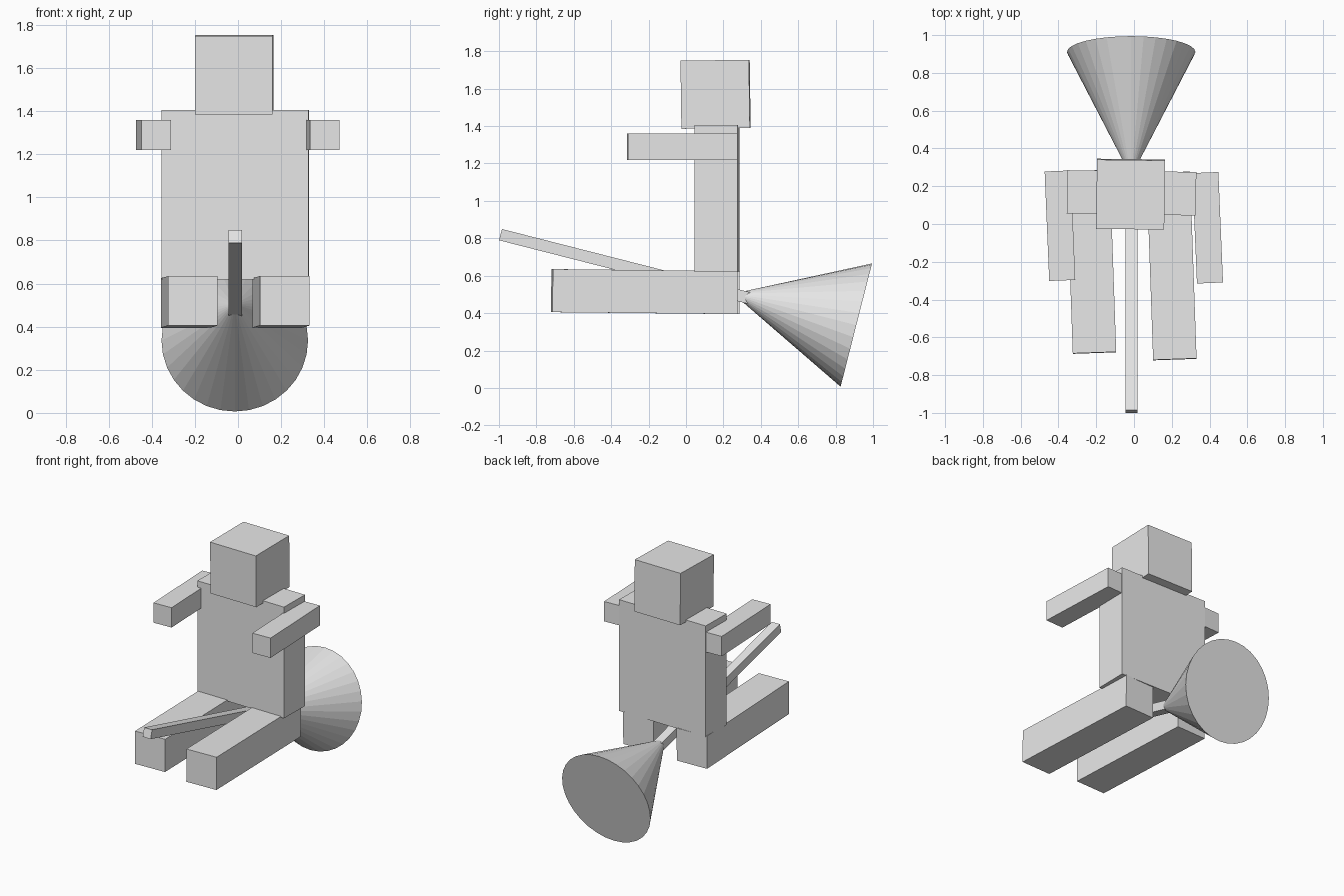
import bpy
from math import radians

default_cube = bpy.data.objects.get("Cube")
if default_cube:
    bpy.data.objects.remove(default_cube, do_unlink=True)

# Single plain grey for the whole figure
grey = bpy.data.materials.new("plain_grey")
grey.use_nodes = True
grey.diffuse_color = (0.8, 0.8, 0.8, 1)
grey.node_tree.nodes["Principled BSDF"].inputs["Base Color"].default_value = (0.8, 0.8, 0.8, 1)


def finish(name):
    obj = bpy.context.object
    obj.name = name
    obj.data.materials.append(grey)
    return obj


def box(name, centre, size, pitch=0, yaw=0):
    """Box with a slight hand-placed tilt, in degrees."""
    bpy.ops.mesh.primitive_cube_add(
        size=1, location=centre, rotation=(radians(pitch), 0, radians(yaw)))
    obj = finish(name)
    obj.scale = size
    return obj


# Body
box("torso", (-0.013, 0.165, 1.012), (0.683, 0.23, 0.785), yaw=-0.8)
box("head", (-0.018, 0.158, 1.57), (0.36, 0.366, 0.364), pitch=0.8, yaw=-0.7)

# Arms reaching forward
box("right_arm", (-0.392, -0.009, 1.29), (0.138, 0.58, 0.14), yaw=2.4)
box("left_arm", (0.39, -0.02, 1.29), (0.138, 0.585, 0.14), yaw=2.4)

# Legs stretched forward
box("right_leg", (-0.226, -0.2, 0.515), (0.23, 0.965, 0.23), pitch=-0.6, yaw=2)
box("left_leg", (0.199, -0.222, 0.515), (0.23, 0.99, 0.23), pitch=-0.6, yaw=2)

# Sloping stick running between the legs, with a cone brush at its rear
SLOPE = 14.3
box("broom_stick", (-0.013, -0.327, 0.65), (0.062, 1.372, 0.062), pitch=-SLOPE)
bpy.ops.mesh.primitive_cone_add(
    vertices=32, radius1=0.34, radius2=0, depth=0.68,
    location=(-0.015, 0.581, 0.42), rotation=(radians(90 - SLOPE), 0, 0))
finish("broom_brush")
